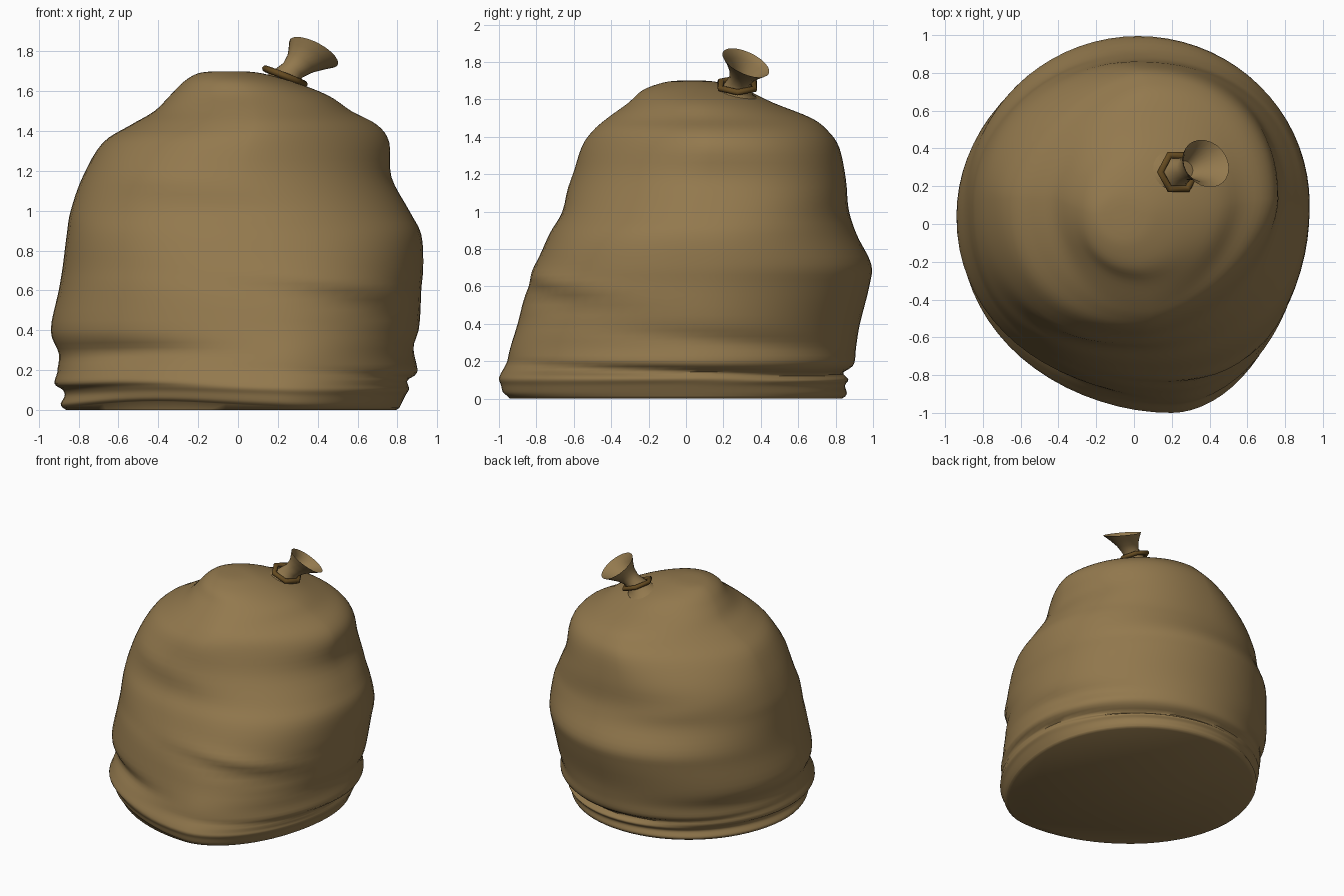
import bpy, bmesh
from math import sin, cos, pi, exp, copysign, atan2, floor
from mathutils import Vector

if "Cube" in bpy.data.objects:
    bpy.data.objects.remove(bpy.data.objects["Cube"])


def material(name, rgb):
    m = bpy.data.materials.new(name)
    m.diffuse_color = (*rgb, 1)
    m.use_nodes = True
    m.node_tree.nodes["Principled BSDF"].inputs["Base Color"].default_value = m.diffuse_color
    return m


CLOTH = material("burlap", (0.29, 0.19, 0.075))
CORD = material("cord", (0.13, 0.07, 0.015))


def loft(name, rings, mat, cap_start=False, cap_end=False, angle=1.0):
    """Skin a list of closed point rings."""
    bm = bmesh.new()
    rows = [[bm.verts.new(p) for p in r] for r in rings]
    n = len(rows[0])
    for a, b in zip(rows, rows[1:]):
        for i in range(n):
            j = (i + 1) % n
            bm.faces.new((a[i], a[j], b[j], b[i]))
    if cap_start:
        bm.faces.new(rows[0][::-1])
    if cap_end:
        bm.faces.new(rows[-1])
    bmesh.ops.remove_doubles(bm, verts=bm.verts, dist=0.0005)
    me = bpy.data.meshes.new(name)
    bm.to_mesh(me)
    bm.free()
    me.materials.append(mat)
    ob = bpy.data.objects.new(name, me)
    bpy.context.collection.objects.link(ob)
    bpy.context.view_layer.objects.active = ob
    ob.select_set(True)
    bpy.ops.object.shade_smooth_by_angle(angle=angle)
    ob.select_set(False)
    return ob


# Sack silhouette: z, x min, x max, y min, y max
PROFILE = [
    (0.01, -0.88, 0.81, -0.96, 0.85), (0.03, -0.89, 0.82, -0.98, 0.86),
    (0.07, -0.87, 0.84, -0.99, 0.85), (0.10, -0.88, 0.86, -1.00, 0.87),
    (0.13, -0.92, 0.86, -0.99, 0.86), (0.19, -0.91, 0.90, -0.96, 0.90),
    (0.28, -0.90, 0.89, -0.94, 0.91), (0.40, -0.94, 0.91, -0.90, 0.93),
    (0.60, -0.90, 0.92, -0.85, 0.98), (0.72, -0.88, 0.93, -0.80, 0.99),
    (0.88, -0.86, 0.92, -0.73, 0.91), (1.00, -0.84, 0.86, -0.66, 0.87),
    (1.17, -0.78, 0.77, -0.61, 0.855), (1.34, -0.68, 0.76, -0.56, 0.82),
    (1.43, -0.54, 0.70, -0.50, 0.76), (1.50, -0.42, 0.57, -0.42, 0.67),
    (1.58, -0.34, 0.45, -0.31, 0.47), (1.65, -0.27, 0.27, -0.23, 0.32),
    (1.69, -0.20, 0.12, -0.12, 0.18), (1.70, -0.12, 0.03, -0.04, 0.10),
]
# Soft creases: angle (deg), angular width, z, height, slope, depth
FOLDS = [
    (230, 0.45, 0.28, 0.06, 0.00, -0.04), (300, 0.60, 0.54, 0.05, -0.12, -0.02),
    (300, 0.60, 0.63, 0.05, -0.12, 0.015), (0, 1.00, 0.15, 0.018, -0.03, -0.025),
    (90, 1.10, 0.14, 0.018, 0.03, -0.025), (0, 0.80, 0.33, 0.05, -0.08, -0.015),
    (120, 0.50, 1.00, 0.07, 0.10, 0.01), (250, 0.50, 1.15, 0.08, -0.10, 0.015),
]


def bump(z, centre, width):
    return exp(-((z - centre) / width) ** 2)


def sample(u):
    i = min(int(floor(u)), len(PROFILE) - 2)
    f = u - i
    p = [PROFILE[max(0, min(len(PROFILE) - 1, i + k))] for k in (-1, 0, 1, 2)]
    return [0.5 * (2 * b + (c - a) * f + (2 * a - 5 * b + 4 * c - d) * f * f
                   + (3 * b - a - 3 * c + d) * f ** 3) for a, b, c, d in zip(*p)]


def sack_ring(u, n=72):
    z, x0, x1, y0, y1 = sample(u)
    mx, cy = (x0 + x1) / 2, 0.4 * (y0 + y1) + 0.03
    low = max(0, 1 - z / 1.2)
    high = bump(z, 1.4, 0.22)                       # shoulder zone
    front_x = mx + (0.2 - mx) * min(1, low * 1.4)   # drooping front corner
    pts = []
    for k in range(n):
        t = 2 * pi * k / n
        c, s = cos(t), sin(t)
        cx = front_x if s < 0 else mx
        # squareness of each quadrant
        if s < 0:
            if c > 0:
                p = 2.0 - 0.1 * low - 0.4 * high + 0.25 * bump(z, 0.75, 0.25)
            else:
                p = 2.05 - 0.15 * bump(z, 0, 0.1) + 0.3 * bump(z, 0.95, 0.4)
        elif c > 0:
            p = 2.0 + 0.35 * bump(z, 1.15, 0.2) - 0.1 * bump(z, 1.55, 0.1)
        else:
            p = 2.0 - 0.4 * high
        x = cx + (x1 - cx if c > 0 else cx - x0) * copysign(abs(c) ** (2 / p), c)
        y = cy + (y1 - cy if s > 0 else cy - y0) * copysign(abs(s) ** (2 / p), s)
        push = 0
        for deg, w, fz, h, slope, d in FOLDS:
            da = (t - deg * pi / 180 + pi) % (2 * pi) - pi
            push += d * exp(-(da / w) ** 2) * bump(z, fz + slope * da, h)
        # hem lifts a little at the front left
        da = (t - 4.1 + pi) % (2 * pi) - pi
        wave = 0.035 * exp(-(da / 0.5) ** 2) * exp(-z * 5)
        pts.append(Vector((x + push * c, y + push * s, z + wave)))
    return pts


# Sack body with a flat base and a closed crown
STEPS = 4
rings = [sack_ring(i / STEPS) for i in range((len(PROFILE) - 1) * STEPS + 1)]
base = [Vector((p.x * 0.98, p.y * 0.98, 0.0)) for p in rings[0]]
loft("sack_body", [base] + rings, CLOTH, True, True)


def ring(centre, axis, r, n=24):
    q = Vector(axis).to_track_quat('Z', 'Y')
    return [Vector(centre) + q @ Vector((r * cos(2 * pi * k / n), r * sin(2 * pi * k / n), 0))
            for k in range(n)]


# Gathered neck flaring into an open funnel mouth, then folding back inside
NECK = [
    ((0.20, 0.27, 1.56), (0.25, 0.25, 0.95), 0.22),
    ((0.205, 0.265, 1.608), (0.28, 0.22, 0.94), 0.15),
    ((0.215, 0.265, 1.635), (0.3, 0.18, 0.94), 0.095),
    ((0.235, 0.275, 1.665), (0.4, 0.15, 0.9), 0.075),
    ((0.275, 0.29, 1.705), (0.6, 0.25, 0.8), 0.06),
    ((0.315, 0.305, 1.740), (0.53, 0.33, 0.83), 0.078),
    ((0.35, 0.315, 1.770), (0.48, 0.38, 0.85), 0.108),
    ((0.38, 0.32, 1.795), (0.45, 0.4, 0.86), 0.136),
    ((0.378, 0.32, 1.791), (0.45, 0.4, 0.86), 0.130),
    ((0.347, 0.315, 1.764), (0.48, 0.38, 0.85), 0.097),
    ((0.305, 0.30, 1.732), (0.53, 0.33, 0.83), 0.064),
    ((0.275, 0.29, 1.705), (0.6, 0.25, 0.8), 0.045),
]
loft("tied_neck", [ring(*row) for row in NECK], CLOTH, False, True)

# Six-sided cord around the neck
axis = Vector((0.36, 0.02, 0.92)).normalized()
q = axis.to_track_quat('Z', 'Y')
centre = Vector((0.235, 0.275, 1.675))
side = q.inverted() @ Vector((0, 1, 0))
start = atan2(side.y, side.x) + pi / 2
cord = []
for j in range(6):
    a = start + 2 * pi * j / 6
    out = q @ Vector((cos(a), sin(a), 0))
    cord.append([centre + out * (0.102 + 0.02 * cos(b)) + axis * (0.017 * sin(b))
                 for b in (2 * pi * k / 8 for k in range(8))])
for r in cord:
    r.reverse()     # faces outward
loft("tie_cord", cord + cord[:1], CORD, angle=1.2)
